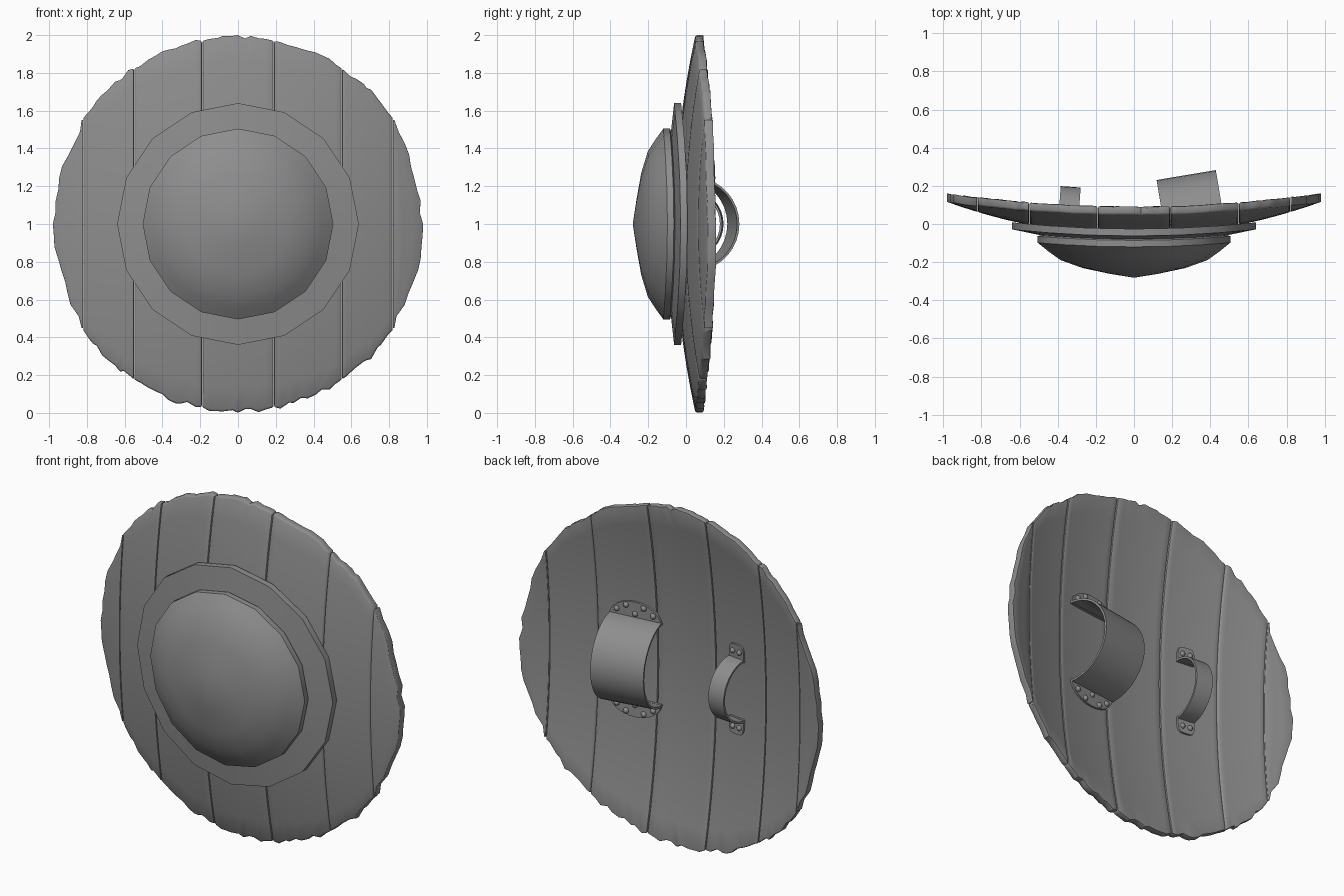
import bpy, bmesh, math, random
from mathutils import Vector, Matrix

if "Cube" in bpy.data.objects:
    bpy.data.objects.remove(bpy.data.objects["Cube"])

random.seed(7)
CZ = 1.0          # height of the shield centre
THICK = 0.045

dark = bpy.data.materials.new("dark_grey")
dark.diffuse_color = (0.27, 0.27, 0.27, 1)
dark.use_nodes = True
dark.node_tree.nodes["Principled BSDF"].inputs["Base Color"].default_value = dark.diffuse_color


def front_y(x, z):
    """Dished front surface of the boards (z measured from the centre)."""
    return -0.06 + 0.183 * x * x + 0.11 * z * z


def back_y(x, z):
    return front_y(x, z) + THICK


def finish(name, bm, angle=35, bevel=0.0):
    bmesh.ops.recalc_face_normals(bm, faces=bm.faces)
    if bevel:
        edges = [e for e in bm.edges if e.calc_face_angle(0) > math.radians(50)]
        bmesh.ops.bevel(bm, geom=edges, offset=bevel, segments=2, profile=0.5,
                        affect='EDGES', clamp_overlap=True)
    me = bpy.data.meshes.new(name)
    bm.to_mesh(me)
    bm.free()
    me.materials.append(dark)
    ob = bpy.data.objects.new(name, me)
    bpy.context.collection.objects.link(ob)
    bpy.ops.object.select_all(action='DESELECT')
    ob.select_set(True)
    bpy.context.view_layer.objects.active = ob
    bpy.ops.object.shade_smooth_by_angle(angle=math.radians(angle))
    return ob


def slab(grid):
    """Solid board from a grid of (x, z) points laid on the dished surface."""
    bm = bmesh.new()
    n, m = len(grid), len(grid[0])
    F = [[bm.verts.new((x, front_y(x, z), z + CZ)) for x, z in r] for r in grid]
    B = [[bm.verts.new((x, back_y(x, z), z + CZ)) for x, z in r] for r in grid]
    for i in range(n - 1):
        for j in range(m - 1):
            for S in (F, B):
                bm.faces.new((S[i][j], S[i + 1][j], S[i + 1][j + 1], S[i][j + 1]))
    loop = ([(i, 0) for i in range(n)] + [(n - 1, j) for j in range(1, m)]
            + [(i, m - 1) for i in range(n - 2, -1, -1)] + [(0, j) for j in range(m - 2, 0, -1)])
    for (a, b), (c, d) in zip(loop, loop[1:] + loop[:1]):
        bm.faces.new((F[a][b], F[c][d], B[c][d], B[a][b]))
    return bm


# boards with ragged ends
seams = [-0.82, -0.55, -0.19, 0.19, 0.55, 0.82]
ROWS = 16
for k, (a, b) in enumerate(zip(seams, seams[1:])):
    cols = 11
    a, b = a + 0.001, b - 0.001
    grid = []
    for i in range(cols):
        x = a + (b - a) * i / (cols - 1)
        if 0 < i < cols - 1:
            x += random.uniform(-0.009, 0.009)
        end = math.sqrt(1 - x * x)
        top = end + random.uniform(-0.022, 0.006)
        bot = end + random.uniform(-0.022, 0.006)
        if i in (0, cols - 1):
            top, bot = end - 0.012, end - 0.012
        if k == 2:
            top, bot = min(top, 0.996), min(bot, 0.996)
            if i == 5:
                top = bot = 1.0
        grid.append([(x, -bot + (top + bot) * j / ROWS) for j in range(ROWS + 1)])
    finish(f"board_{k + 1}", slab(grid), 40, 0.01)

for side, name in ((-1, "left_edge_board"), (1, "right_edge_board")):
    grid = []
    n = 18
    for i in range(n + 1):
        z = -0.55 + 1.1 * i / n
        xo = math.sqrt(0.985 ** 2 - z * z) - random.uniform(0, 0.022)
        if i == n // 2:
            xo = 0.98
        if i in (0, n):
            xo = 0.828
        xo = min(max(xo, 0.828), 0.98)
        grid.append([(side * (0.821 + (xo - 0.821) * t / 3), z) for t in range(4)])
    finish(name, slab(grid), 40, 0.008)


# front metalwork: 16-sided lathed profiles, bent sideways with the boards
def lathe(name, profile, angle, closed):
    bm = bmesh.new()
    N = 16
    rings = []
    for r, y in profile:
        if r == 0:
            rings.append([bm.verts.new((0, y, CZ))] * N)
            continue
        ring = []
        for s in range(N):
            t = 2 * math.pi * s / N
            x = r * math.sin(t)
            ring.append(bm.verts.new((x, y + 0.085 * x * x, CZ + r * math.cos(t))))
        rings.append(ring)
    pairs = list(zip(rings, rings[1:])) + ([(rings[-1], rings[0])] if closed else [])
    for p, q in pairs:
        for s in range(N):
            t = (s + 1) % N
            vs = list(dict.fromkeys((p[s], p[t], q[t], q[s])))
            bm.faces.new(vs)
    if not closed:
        bm.faces.new(rings[-1])
    return finish(name, bm, angle)


lathe("boss_ring", [(0.44, -0.085), (0.64, -0.063), (0.64, -0.026), (0.44, -0.045)], 30, True)
lathe("boss_dome", [(0, -0.282), (0.13, -0.262), (0.27, -0.237), (0.385, -0.202),
                    (0.45, -0.16), (0.505, -0.12), (0.505, -0.086), (0.46, -0.06)], 35, False)


# arm strap and hand grip on the back
def strap(name, xc, radius, width, tilt, tab_len, roundness, rivets, rivet_r):
    t = math.radians(tilt)
    across = Vector((math.cos(t), math.sin(t), 0))
    out = Vector((-math.sin(t), math.cos(t), 0))
    base = Vector((xc, back_y(xc, radius), CZ))
    bm = bmesh.new()
    prev, N = None, 18
    for i in range(N + 1):
        a = math.radians(-3 + 186 * i / N)
        d = out * math.sin(a) + Vector((0, 0, math.cos(a)))
        cur = [bm.verts.new(base + across * (s * width / 2) + d * r)
               for s, r in ((-1, radius), (1, radius), (1, radius - 0.012), (-1, radius - 0.012))]
        if prev:
            for j in range(4):
                bm.faces.new((prev[j], prev[(j + 1) % 4], cur[(j + 1) % 4], cur[j]))
        else:
            bm.faces.new(cur)
        prev = cur
    bm.faces.new(prev)
    finish(name, bm, 35)

    # riveted end tabs
    for sgn, end in ((1, "upper"), (-1, "lower")):
        bm = bmesh.new()
        pts = []
        for i in range(13):
            a = math.pi * i / 12
            c, s = math.cos(a), math.sin(a)
            pts.append((xc + width / 2 * math.copysign(abs(c) ** roundness, c),
                        sgn * (radius - 0.015 + tab_len * abs(s) ** roundness)))
        lo = [bm.verts.new((x, back_y(x, z) - 0.004, z + CZ)) for x, z in pts]
        hi = [bm.verts.new((x, back_y(x, z) + 0.012, z + CZ)) for x, z in pts]
        bm.faces.new(lo)
        bm.faces.new(hi)
        for i in range(13):
            j = (i + 1) % 13
            bm.faces.new((lo[i], lo[j], hi[j], hi[i]))
        finish(f"{name}_{end}_tab", bm, 30)
        bm = bmesh.new()
        for u, v in rivets:
            x, z = xc + u * width / 2, sgn * (radius + v * tab_len)
            m = Matrix.Translation((x, back_y(x, z) + 0.012, z + CZ))
            bmesh.ops.create_uvsphere(bm, u_segments=10, v_segments=6, radius=rivet_r, matrix=m)
        finish(f"{name}_{end}_rivets", bm, 60)


strap("arm_strap", 0.315, 0.25, 0.315, 9.5, 0.105, 1.0,
      [(-0.7, 0.28), (-0.34, 0.6), (0, 0.18), (0.34, 0.6), (0.7, 0.28)], 0.017)
strap("hand_grip", -0.345, 0.185, 0.105, -4, 0.095, 0.45,
      [(-0.45, 0.4), (0.45, 0.4)], 0.016)
